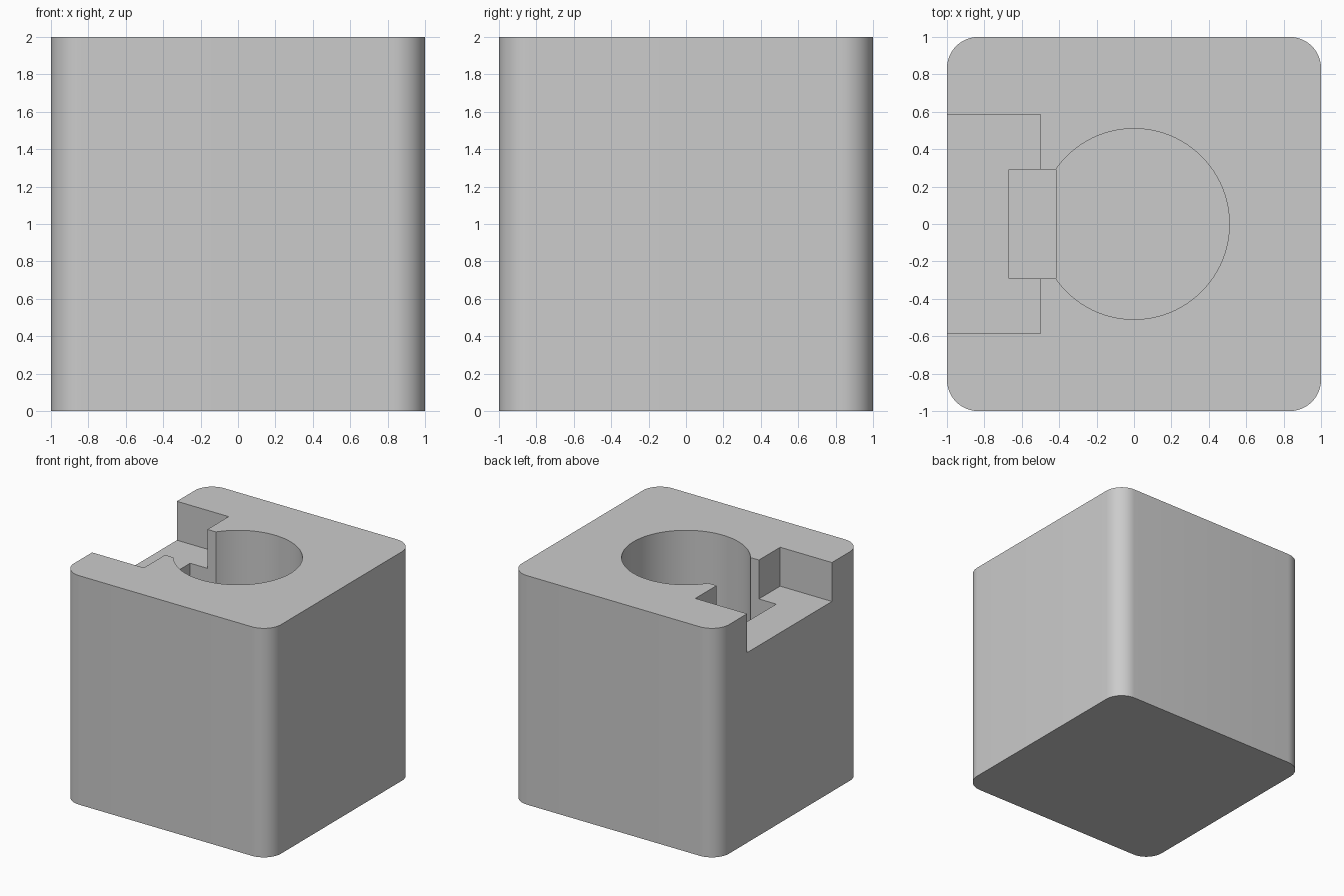
import bpy, math

old = bpy.data.objects.get("Cube")
if old:
    bpy.data.objects.remove(old, do_unlink=True)

grey = bpy.data.materials.new("light grey")
grey.use_nodes = True
colour = (0.6, 0.6, 0.6, 1)
grey.diffuse_color = colour
grey.node_tree.nodes["Principled BSDF"].inputs["Base Color"].default_value = colour


def box(name, low, high):
    """Axis-aligned box between two corners."""
    bpy.ops.mesh.primitive_cube_add(size=1, location=[(a + b) / 2 for a, b in zip(low, high)])
    ob = bpy.context.object
    ob.name = name
    ob.scale = [b - a for a, b in zip(low, high)]
    bpy.ops.object.transform_apply(location=True, rotation=True, scale=True)
    ob.data.materials.append(grey)
    return ob


def cut(target, cutter):
    """Subtract a cutter and remove it."""
    mod = target.modifiers.new("cut", 'BOOLEAN')
    mod.operation = 'DIFFERENCE'
    mod.solver = 'EXACT'
    mod.object = cutter
    bpy.context.view_layer.objects.active = target
    bpy.ops.object.modifier_apply(modifier=mod.name)
    bpy.data.objects.remove(cutter, do_unlink=True)


# Block with rounded upright edges
block = box("block", (-1, -1, 0), (1, 1, 2))
weights = block.data.attributes.new("bevel_weight_edge", 'FLOAT', 'EDGE')
for edge in block.data.edges:
    a, b = (block.data.vertices[i].co for i in edge.vertices)
    weights.data[edge.index].value = 1.0 if abs(a.z - b.z) > 1 else 0.0
bevel = block.modifiers.new("round", 'BEVEL')
bevel.limit_method = 'WEIGHT'
bevel.width = 0.167
bevel.segments = 12
bpy.ops.object.modifier_apply(modifier=bevel.name)

# Round bore from the top
bore_floor = 0.67
bpy.ops.mesh.primitive_cylinder_add(vertices=96, radius=0.51, depth=2, location=(0, 0, bore_floor + 1))
bore = bpy.context.object
bore.data.materials.append(grey)
cut(block, bore)

# Wide open slot in the side, then the narrow deep pocket beside the bore
cut(block, box("slot_cutter", (-1.2, -0.585, 1.66), (-0.5, 0.585, 2.2)))
cut(block, box("pocket_cutter", (-0.667, -0.292, 0.5), (-0.416, 0.292, 2.2)))

bpy.ops.object.select_all(action='DESELECT')
block.select_set(True)
bpy.context.view_layer.objects.active = block
bpy.ops.object.shade_smooth_by_angle(angle=math.radians(30))
